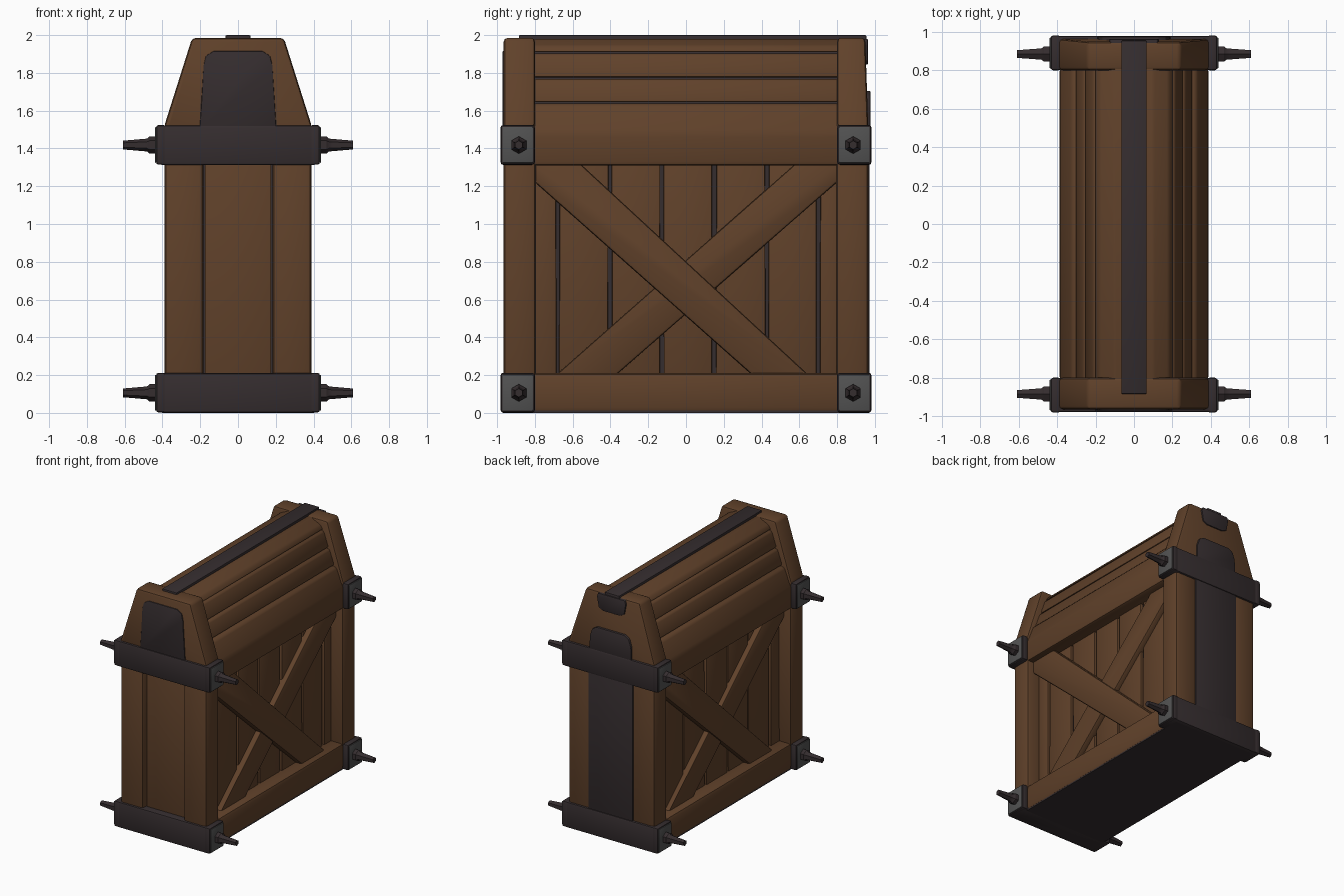
import bpy, bmesh, math, random
from mathutils import Vector

if "Cube" in bpy.data.objects:
    bpy.data.objects.remove(bpy.data.objects["Cube"])

random.seed(4)


def material(name, rgb):
    m = bpy.data.materials.new(name)
    m.diffuse_color = (*rgb, 1)
    m.use_nodes = True
    m.node_tree.nodes["Principled BSDF"].inputs["Base Color"].default_value = m.diffuse_color
    return m


WOOD = material("brown wood", (0.117, 0.053, 0.023))
IRON = material("dark iron", (0.035, 0.026, 0.028))
STEEL = material("grey steel", (0.085, 0.085, 0.085))


def finish(name, bm, mat, bevel=0.0, segs=2):
    if bevel:
        bmesh.ops.bevel(bm, geom=bm.edges[:], offset=bevel, segments=segs,
                        profile=0.5, affect='EDGES', clamp_overlap=True)
    bmesh.ops.recalc_face_normals(bm, faces=bm.faces[:])
    me = bpy.data.meshes.new(name)
    bm.to_mesh(me)
    bm.free()
    me.materials.append(mat)
    ob = bpy.data.objects.new(name, me)
    bpy.context.collection.objects.link(ob)
    return ob


def prism(name, pts, axis, lo, hi, mat, bevel=0.0, edit=None):
    """Extrude a profile: (y, z) points along x, or (x, z) points along y."""
    lo, hi = min(lo, hi), max(lo, hi)
    place = (lambda p, d: (d, p[0], p[1])) if axis == 'x' else (lambda p, d: (p[0], d, p[1]))
    bm = bmesh.new()
    a = [bm.verts.new(place(p, lo)) for p in pts]
    b = [bm.verts.new(place(p, hi)) for p in pts]
    bm.faces.new(a)
    bm.faces.new(b[::-1])
    n = len(pts)
    for i in range(n):
        bm.faces.new((a[i], b[i], b[(i + 1) % n], a[(i + 1) % n]))
    if edit:
        for v in bm.verts:
            edit(v)
    return finish(name, bm, mat, bevel)


def box(name, lo, hi, mat, bevel=0.0):
    x0, x1 = sorted((lo[0], hi[0]))
    return prism(name, [(x0, lo[2]), (x1, lo[2]), (x1, hi[2]), (x0, hi[2])],
                 'y', lo[1], hi[1], mat, bevel)


def both(half):
    """Mirror a right-hand (x, z) outline to a closed symmetric one."""
    return half + [(-x, z) for x, z in reversed(half)]


# Dark core showing through the gaps, and the underside
box("body_core", (-0.26, -0.90, 0.02), (0.26, 0.90, 1.40), IRON)
box("base_plate", (-0.38, -0.95, 0.0), (0.38, 0.95, 0.03), IRON)
prism("lid_core", both([(0.26, 1.33), (0.26, 1.60), (0.12, 1.94)]), 'y', -0.9, 0.9, IRON)

# Long sides
seams = [-0.81, -0.68, -0.40, -0.13, 0.15, 0.43, 0.70, 0.82]
brace_over = [(-0.80, 1.22), (-0.80, 1.32), (-0.56, 1.32), (0.65, 0.20), (0.35, 0.20)]
brace_under = [(-0.69, 0.20), (-0.37, 0.20), (0.81, 1.23), (0.81, 1.32), (0.58, 1.32)]
for s, side in ((1, "right"), (-1, "left")):
    turn = lambda pts: [(y * s, z) for y, z in pts]
    for i in range(7):
        g = [random.uniform(0.005, 0.013) for _ in range(4)]
        y0, y1 = seams[i], seams[i + 1]
        prism(f"{side}_plank_{i + 1}",
              [(y0 + g[0], 0.15), (y1 - g[1], 0.15), (y1 - g[2], 1.36), (y0 + g[3], 1.36)],
              'x', s * 0.24, s * (0.282 + random.uniform(-0.004, 0.004)), WOOD, 0.008)
    prism(f"{side}_brace_under", turn(brace_under), 'x', s * 0.25, s * 0.325, WOOD, 0.014)
    prism(f"{side}_brace_over", turn(brace_over), 'x', s * 0.25, s * 0.338, WOOD, 0.016)
    box(f"{side}_bottom_rail", (s * 0.24, -0.82, 0.004), (s * 0.388, 0.82, 0.212), WOOD, 0.026)
    # Upper board and overlapping lid slats
    prism(f"{side}_upper_board",
          [(s * x, z) for x, z in [(0.23, 1.31), (0.386, 1.31), (0.386, 1.48), (0.325, 1.638), (0.22, 1.638)]],
          'y', -0.83, 0.83, WOOD, 0.020)
    for i, (z0, z1, xa, xb) in enumerate([(1.645, 1.768, 0.308, 0.264), (1.776, 1.902, 0.256, 0.212)]):
        prism(f"{side}_lid_slat_{i + 1}",
              [(s * x, z) for x, z in [(xa - 0.09, z0), (xa, z0), (xb, z1), (xb - 0.09, z1)]],
              'y', -0.83, 0.83, WOOD, 0.014)
prism("lid_top_boards", both([(0.206, 1.91), (0.180, 1.945), (0.10, 1.980)]), 'y', -0.83, 0.83, WOOD, 0.010)

# Ends: posts, centre panel, lid caps, iron bands, brackets and bolts
cap = both([(0.39, 1.48), (0.39, 1.52), (0.243, 1.985)])
for e, end in ((-1, "front"), (1, "back")):
    for s, side in ((1, "right"), (-1, "left")):
        y0, y1 = sorted((e * 0.795, e * 0.965))
        box(f"{end}_{side}_post", (s * 0.182, y0, 0.05), (s * 0.39, y1, 1.45), WOOD, 0.026)
    y0, y1 = sorted((e * 0.86, e * 0.922))
    box(f"{end}_centre_panel", (-0.176, y0, 0.05), (0.176, y1, 1.45), WOOD, 0.006)

    def lean(v):
        if v.co.y > 0.9 and v.co.z > 1.8:
            v.co.y -= 0.016
    prism(f"{end}_lid_cap", cap, 'y', e * 0.80, e * 0.965, WOOD, 0.024, lean)

    for z, level in ((0.0, "lower"), (1.312, "upper")):
        y0, y1 = sorted((e * 0.805, e * 0.98))
        box(f"{end}_{level}_band", (-0.415, y0, z), (0.415, y1, z + 0.21), IRON, 0.014)
        for s, side in ((1, "right"), (-1, "left")):
            # Dark bracket block with a grey steel face plate
            y0, y1 = sorted((e * 0.80, e * 0.982))
            box(f"{end}_{level}_{side}_bracket", (s * 0.38, y0, z + 0.002), (s * 0.434, y1, z + 0.212), IRON, 0.014)
            y0, y1 = sorted((e * 0.810, e * 0.972))
            box(f"{end}_{level}_{side}_face_plate", (s * 0.43, y0, z + 0.012), (s * 0.439, y1, z + 0.202), STEEL, 0.004)
            # Hexagonal bolt: nut, collar and tapering shank
            bm = bmesh.new()
            rings = []
            for x, r in ((0.435, 0.046), (0.468, 0.046), (0.482, 0.034), (0.505, 0.032), (0.61, 0.023)):
                rings.append([bm.verts.new((s * x, e * 0.885 + r * math.sin(k * math.pi / 3),
                                            z + 0.106 + r * math.cos(k * math.pi / 3))) for k in range(6)])
            for a, b in zip(rings, rings[1:]):
                for k in range(6):
                    bm.faces.new((a[k], a[(k + 1) % 6], b[(k + 1) % 6], b[k]))
            bm.faces.new(rings[0])
            bm.faces.new(rings[-1])
            finish(f"{end}_{level}_{side}_bolt", bm, IRON)

# Iron plates on the ends and the strap over the ridge
prism("front_lid_plate", both([(0.203, 1.50), (0.182, 1.84), (0.170, 1.89), (0.130, 1.915)]),
      'y', -0.972, -0.93, IRON, 0.004)
prism("back_lid_plate", both([(0.19, 1.50), (0.185, 1.62), (0.165, 1.68), (0.125, 1.705)]),
      'y', 0.93, 0.976, IRON, 0.004)
box("back_centre_plate", (-0.20, 0.92, 0.15), (0.20, 0.972, 1.40), IRON, 0.004)
box("ridge_strap", (-0.066, -0.885, 1.95), (0.066, 0.955, 2.0), IRON, 0.006)
prism("back_strap_tab", both([(0.075, 1.845), (0.115, 1.865), (0.13, 1.95), (0.12, 1.98)]),
      'y', 0.90, 0.963, IRON, 0.004)

# Smooth the rounded edges, keep the sharp ones
bpy.ops.object.select_all(action='SELECT')
bpy.context.view_layer.objects.active = bpy.context.selected_objects[0]
bpy.ops.object.shade_smooth_by_angle(angle=math.radians(35))
